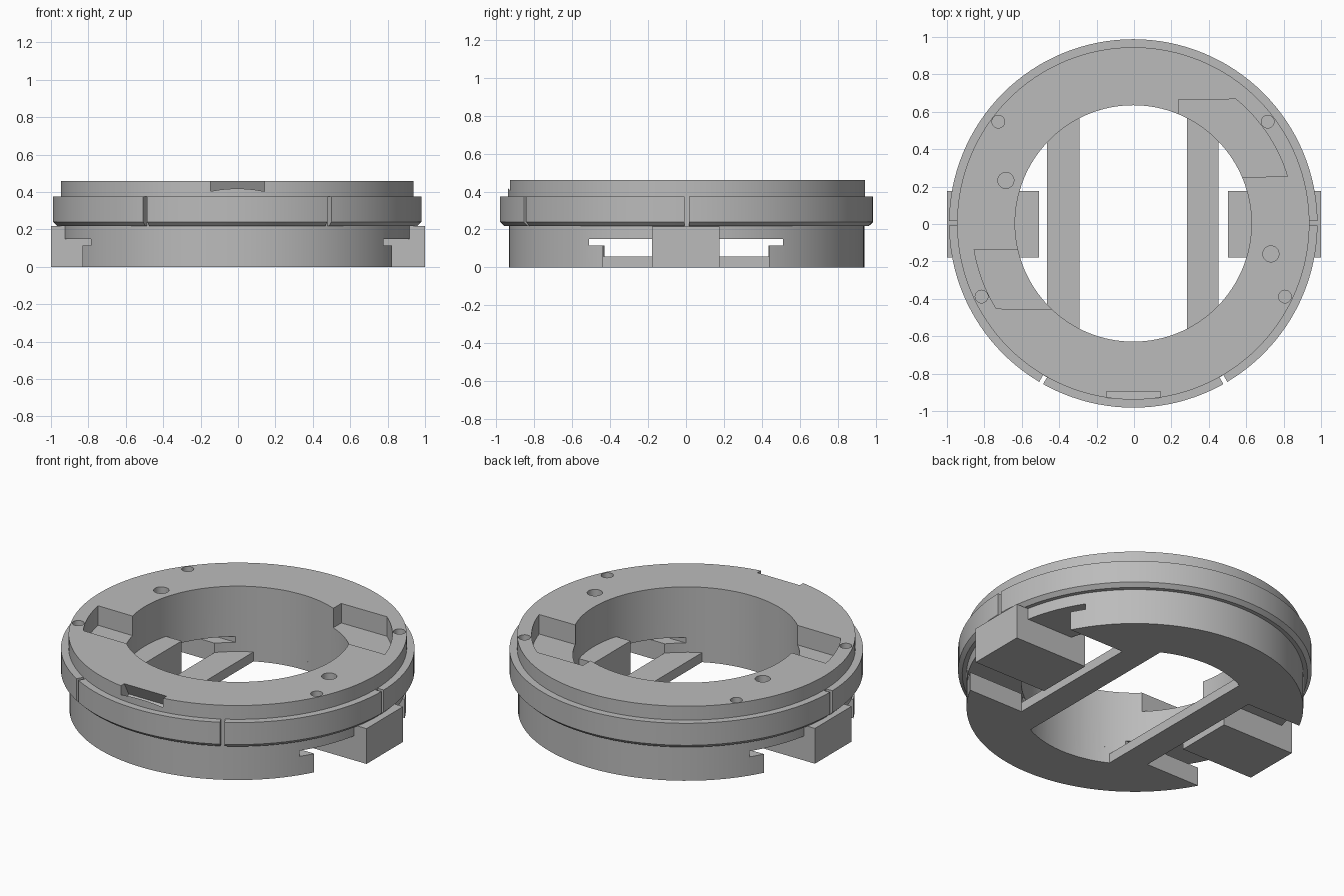
import bpy, bmesh, math
from mathutils import Matrix, Vector

if "Cube" in bpy.data.objects:
    bpy.data.objects.remove(bpy.data.objects["Cube"])

CX, CY = -0.004, 0.003      # ring centre
SEG = 128

grey = bpy.data.materials.new("mid grey")
grey.diffuse_color = (0.5, 0.5, 0.5, 1)
grey.use_nodes = True
grey.node_tree.nodes["Principled BSDF"].inputs["Base Color"].default_value = grey.diffuse_color


def make(name, bm):
    bmesh.ops.recalc_face_normals(bm, faces=bm.faces[:])
    me = bpy.data.meshes.new(name)
    bm.to_mesh(me)
    bm.free()
    me.materials.append(grey)
    ob = bpy.data.objects.new(name, me)
    bpy.context.collection.objects.link(ob)
    return ob


def prism(name, pts, lo, hi, along_x=False):
    """Extrude an outline along z, or a (y, z) outline along x."""
    bm = bmesh.new()
    place = (lambda p, h: (h, p[0], p[1])) if along_x else (lambda p, h: (p[0], p[1], h))
    face = bm.faces.new([bm.verts.new(place(p, lo)) for p in pts])
    ext = bmesh.ops.extrude_face_region(bm, geom=[face])["geom"]
    d = Vector((hi - lo, 0, 0) if along_x else (0, 0, hi - lo))
    bmesh.ops.translate(bm, vec=d, verts=[g for g in ext if isinstance(g, bmesh.types.BMVert)])
    return make(name, bm)


def arc(r, a0, a1, n, cx=CX, cy=CY):
    return [(cx + r * math.cos(a0 + (a1 - a0) * i / n),
             cy + r * math.sin(a0 + (a1 - a0) * i / n)) for i in range(n + 1)]


def circle(r, n=SEG, cx=CX, cy=CY):
    return arc(r, 0, 2 * math.pi, n, cx, cy)[:-1]


def box_pts(x0, x1, y0, y1):
    return [(x0, y0), (x1, y0), (x1, y1), (x0, y1)]


# Ring body: a solid turned profile with flange and raised top
profile = [(0.938, 0), (0.938, 0.218), (0.962, 0.218), (0.985, 0.24),
           (0.985, 0.375), (0.942, 0.375), (0.942, 0.46)]
bm = bmesh.new()
rows = [[bm.verts.new((x, y, z)) for x, y in circle(r)] for r, z in profile]
for a, b in zip(rows, rows[1:]):
    for i in range(SEG):
        j = (i + 1) % SEG
        bm.faces.new((a[i], a[j], b[j], b[i]))
bm.faces.new(rows[0])
bm.faces.new(rows[-1])
ring = make("ring_body", bm)

cutters = []

# Bore above the cross bars, and the central opening between them
cutters.append(prism("bore_cutter", circle(0.632), 0.058, 0.6))
inner = circle(0.632)
a = math.acos(0.287 / 0.632)
opening = arc(0.632, a, math.pi - a, 24) + arc(0.632, math.pi + a, 2 * math.pi - a, 24)
cutters.append(prism("opening_cutter", opening, -0.1, 0.1))

# Side slots with undercut grooves
tee = [(-0.437, -0.1), (0.437, -0.1), (0.437, 0.115), (0.513, 0.115),
       (0.513, 0.15), (-0.513, 0.15), (-0.513, 0.115), (-0.437, 0.115)]
cutters.append(prism("right_slot_cutter", tee, 0.452, 1.1, True))
cutters.append(prism("left_slot_cutter", tee, -1.1, -0.465, True))
for s in (-1, 1):
    for t in (-1, 1):
        cutters.append(prism("groove_end_cutter",
                             box_pts(*sorted((s * 0.3, s * 0.5)), *sorted((t * 0.4, t * 0.513))),
                             0.115, 0.15))

# Two pockets in the top that open into the bore
R = 0.862
p1 = arc(R, math.atan2(0.665, 0.55), math.atan2(0.25, 0.822), 12) + [(0.45, 0.25), (0.237, 0.45), (0.237, 0.665)]
p2 = arc(R, math.pi + math.atan2(0.14, 0.85), math.pi + math.atan2(0.455, 0.73), 12) \
    + [(-0.38, -0.455), (-0.5, -0.14)]
for p in (p1, p2):
    cutters.append(prism("pocket_cutter", p, 0.34, 0.6))

# Blind holes in the top
for x, y, r in [(-0.725, 0.547, 0.034), (0.715, 0.547, 0.034), (-0.815, -0.388, 0.034),
                (0.807, -0.388, 0.034), (-0.685, 0.233, 0.043), (0.732, -0.16, 0.043)]:
    cutters.append(prism("hole_cutter", circle(r, 24, x, y), 0.33, 0.6))

# Narrow gaps through the flange
for deg in (0, 180, 240, 300):
    g = prism("gap_cutter", box_pts(0.943, 1.1, -0.012, 0.012), 0.19, 0.45)
    g.data.transform(Matrix.Translation((CX, CY, 0)) @ Matrix.Rotation(math.radians(deg), 4, 'Z'))
    cutters.append(g)

# Slanted pry slot in the front rim
cutters.append(prism("pry_slot_cutter", [(-0.976, 0.468), (-0.942, 0.548), (-0.852, 0.38), (-0.88, 0.34)],
                     -0.147, 0.141, True))

for c in cutters:
    m = ring.modifiers.new(c.name, 'BOOLEAN')
    m.operation, m.solver, m.object = 'DIFFERENCE', 'EXACT', c
    c.hide_render = True

# Apply the cuts and drop the cutters
dg = bpy.context.evaluated_depsgraph_get()
cut = bpy.data.meshes.new_from_object(ring.evaluated_get(dg))
ring.modifiers.clear()
ring.data = cut
for c in cutters:
    bpy.data.objects.remove(c)

# Sliding blocks in the side slots
prism("right_block", box_pts(0.503, 1.0, -0.18, 0.176), 0, 0.217)
prism("left_block", box_pts(-1.0, -0.507, -0.18, 0.176), 0, 0.217)

# Smooth curved walls, sharp edges
bpy.ops.object.select_all(action='DESELECT')
ring.select_set(True)
bpy.context.view_layer.objects.active = ring
bpy.ops.object.shade_smooth_by_angle(angle=math.radians(20))
